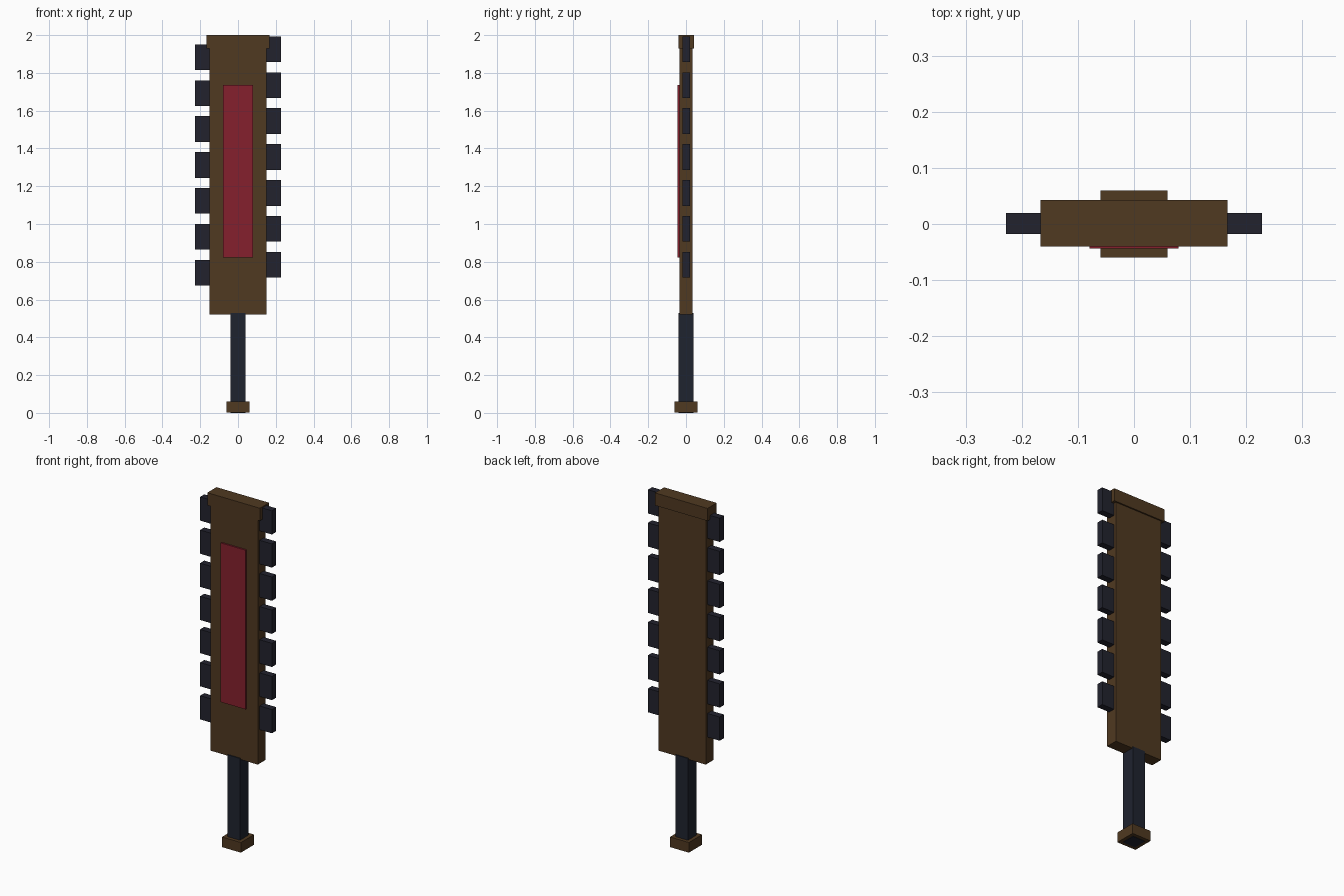
import bpy
import bmesh
from mathutils import Vector

if "Cube" in bpy.data.objects:
    bpy.data.objects.remove(bpy.data.objects["Cube"])


def material(name, rgb):
    m = bpy.data.materials.new(name)
    m.diffuse_color = (*rgb, 1.0)
    m.use_nodes = True
    m.node_tree.nodes["Principled BSDF"].inputs["Base Color"].default_value = m.diffuse_color
    return m


WOOD = material("brown wood", (0.080, 0.041, 0.015))
STONE = material("dark stone", (0.016, 0.0165, 0.027))
GRIP = material("dark blue grip", (0.0135, 0.017, 0.028))
RED = material("deep red", (0.235, 0.0145, 0.027))


def box(name, lo, hi, mat):
    """Flat-sided block between two opposite corners."""
    lo, hi = Vector(lo), Vector(hi)
    bm = bmesh.new()
    bmesh.ops.create_cube(bm, size=1.0)
    for v in bm.verts:
        v.co = (lo + hi) / 2 + v.co * (hi - lo)
    mesh = bpy.data.meshes.new(name)
    bm.to_mesh(mesh)
    bm.free()
    mesh.materials.append(mat)
    ob = bpy.data.objects.new(name, mesh)
    bpy.context.collection.objects.link(ob)
    return ob


# Handle runs through the pommel, so its end shows underneath
box("pommel", (-0.06, -0.06, 0.002), (0.06, 0.06, 0.06), WOOD)
box("handle", (-0.04, -0.04, 0.0), (0.04, 0.04, 0.53), GRIP)

# Wooden paddle blade with a wider end cap
box("blade", (-0.15, -0.035, 0.522), (0.15, 0.035, 1.95), WOOD)
box("end_cap", (-0.167, -0.04, 1.928), (0.167, 0.043, 2.0), WOOD)

# Raised red panel on the front only
box("front_panel", (-0.079, -0.044, 0.823), (0.079, -0.03, 1.737), RED)

# Seven stone teeth per edge; the left row sits slightly lower
TEETH, PITCH, HEIGHT = 7, 0.1902, 0.136
for side, sign, first in (("right", 1, 0.716), ("left", -1, 0.674)):
    x0, x1 = sorted((sign * 0.14, sign * 0.228))
    for i in range(TEETH):
        z = first + i * PITCH
        box(f"{side}_tooth_{i + 1}", (x0, -0.018, z), (x1, 0.02, z + HEIGHT), STONE)
